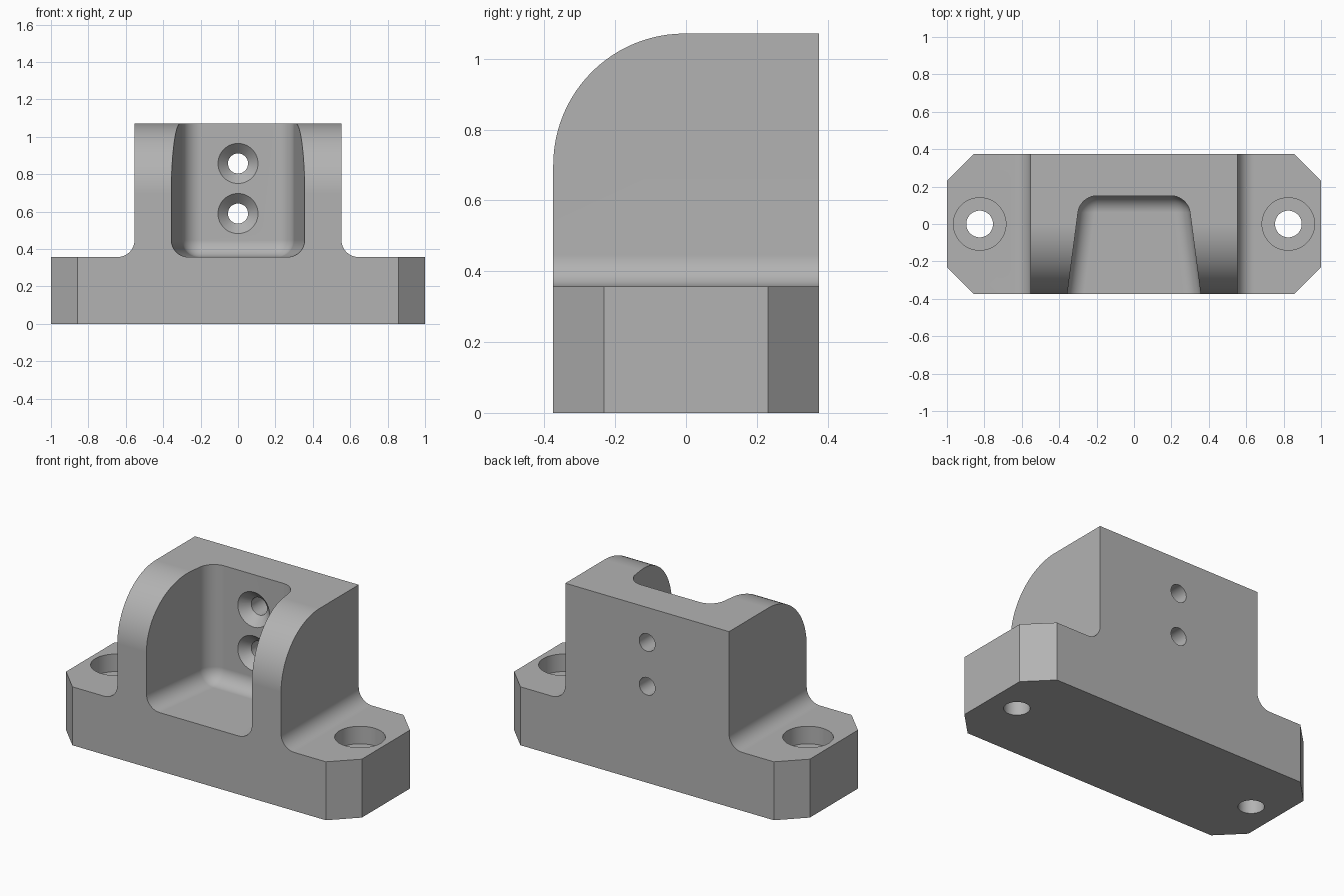
import bpy, bmesh, math
from mathutils import Matrix, Vector

cube = bpy.data.objects.get("Cube")
if cube:
    bpy.data.objects.remove(cube, do_unlink=True)

U = 1 / 28                      # design unit: the base is 56 units long
HALF_DEPTH = 10.5 * U
BASE_H, TOP = 10 * U, 30 * U
BLOCK_X = 15.5 * U
FILLET = 2.5 * U

grey = bpy.data.materials.new("machined grey")
grey.use_nodes = True
colour = (0.45, 0.45, 0.45, 1)
grey.diffuse_color = colour
grey.node_tree.nodes["Principled BSDF"].inputs["Base Color"].default_value = colour


def to_object(name, bm):
    bmesh.ops.recalc_face_normals(bm, faces=bm.faces)
    mesh = bpy.data.meshes.new(name)
    bm.to_mesh(mesh)
    bm.free()
    mesh.materials.append(grey)
    obj = bpy.data.objects.new(name, mesh)
    bpy.context.collection.objects.link(obj)
    return obj


def prism(points, direction):
    bm = bmesh.new()
    face = bm.faces.new([bm.verts.new(p) for p in points])
    new = bmesh.ops.extrude_face_region(bm, geom=[face])["geom"]
    moved = [v for v in new if isinstance(v, bmesh.types.BMVert)]
    bmesh.ops.translate(bm, verts=moved, vec=direction)
    bmesh.ops.recalc_face_normals(bm, faces=bm.faces)
    return bm


def bevel(bm, rule, size, segments):
    """Bevel the edges whose midpoint and direction satisfy the rule."""
    edges = []
    for e in bm.edges:
        a, b = e.verts[0].co, e.verts[1].co
        d = (b - a).normalized()
        if rule((a + b) / 2, Vector(map(abs, d))):
            edges.append(e)
    bmesh.ops.bevel(bm, geom=edges, offset=size, offset_type='OFFSET',
                    segments=segments, profile=0.5, affect='EDGES')


def round_cutter(name, start, end, r1, r2):
    start, end = Vector(start), Vector(end)
    axis = end - start
    bm = bmesh.new()
    turn = axis.to_track_quat('Z', 'Y').to_matrix().to_4x4()
    bmesh.ops.create_cone(bm, cap_ends=True, segments=48, radius1=r1, radius2=r2,
                          depth=axis.length,
                          matrix=Matrix.Translation((start + end) / 2) @ turn)
    return to_object(name, bm)


# Body: stepped front outline pulled to the back, then edges are dressed
right_half = [(1, 0), (1, BASE_H), (BLOCK_X, BASE_H), (BLOCK_X, TOP)]
outline = right_half + [(-x, z) for x, z in reversed(right_half)]
bm = prism([(x, -HALF_DEPTH, z) for x, z in outline], (0, 2 * HALF_DEPTH, 0))
bevel(bm, lambda m, d: d.z > 0.9 and abs(m.x) > 0.9, 4 * U, 1)
bevel(bm, lambda m, d: d.y > 0.9 and abs(abs(m.x) - BLOCK_X) < 0.01
      and abs(m.z - BASE_H) < 0.01, FILLET, 10)
bevel(bm, lambda m, d: d.x > 0.9 and m.y < -0.3 and m.z > TOP - 0.01,
      HALF_DEPTH * 0.99, 24)
body = to_object("mounting_block", bm)

# Pocket: tapered, with rounded back corners and floor edges
POCKET_BACK = 0.151
front_y = -0.6
plan = [(0.386, front_y), (0.288, POCKET_BACK), (-0.288, POCKET_BACK), (-0.386, front_y)]
bm = prism([(x, y, BASE_H) for x, y in plan], (0, 0, 1))
bevel(bm, lambda m, d: m.y > front_y + 0.01 and m.z < BASE_H + 0.9,
      FILLET, 10)
cutters = [to_object("pocket_cutter", bm)]

# Countersunk screw holes through the back wall
for z in (16.5 * U, 24 * U):
    cutters.append(round_cutter("screw_hole_cutter", (0, POCKET_BACK - 0.01, z),
                                (0, 0.5, z), 1.5 * U, 1.5 * U))
    cutters.append(round_cutter("countersink_cutter", (0, POCKET_BACK - U / 2, z),
                                (0, POCKET_BACK + 1.5 * U, z), 3.5 * U, 1.5 * U))

# Counterbored bolt holes through the two feet
for x in (-0.825, 0.825):
    cutters.append(round_cutter("bolt_hole_cutter", (x, 0, -0.1), (x, 0, 0.5),
                                2 * U, 2 * U))
    cutters.append(round_cutter("counterbore_cutter", (x, 0, BASE_H - 3 * U),
                                (x, 0, 0.5), 3.93 * U, 3.93 * U))

bpy.ops.object.select_all(action='DESELECT')
body.select_set(True)
bpy.context.view_layer.objects.active = body
for cutter in cutters:
    cutter.hide_render = True
    cut = body.modifiers.new("cut", 'BOOLEAN')
    cut.operation = 'DIFFERENCE'
    cut.solver = 'EXACT'
    cut.object = cutter
    bpy.ops.object.modifier_apply(modifier=cut.name)
    bpy.data.objects.remove(cutter, do_unlink=True)

# Smooth fillets and bores, flat main faces
bpy.ops.object.shade_smooth_by_angle(angle=math.radians(30))
weighted = body.modifiers.new("flat_faces", 'WEIGHTED_NORMAL')
weighted.keep_sharp = True
bpy.ops.object.modifier_apply(modifier=weighted.name)
